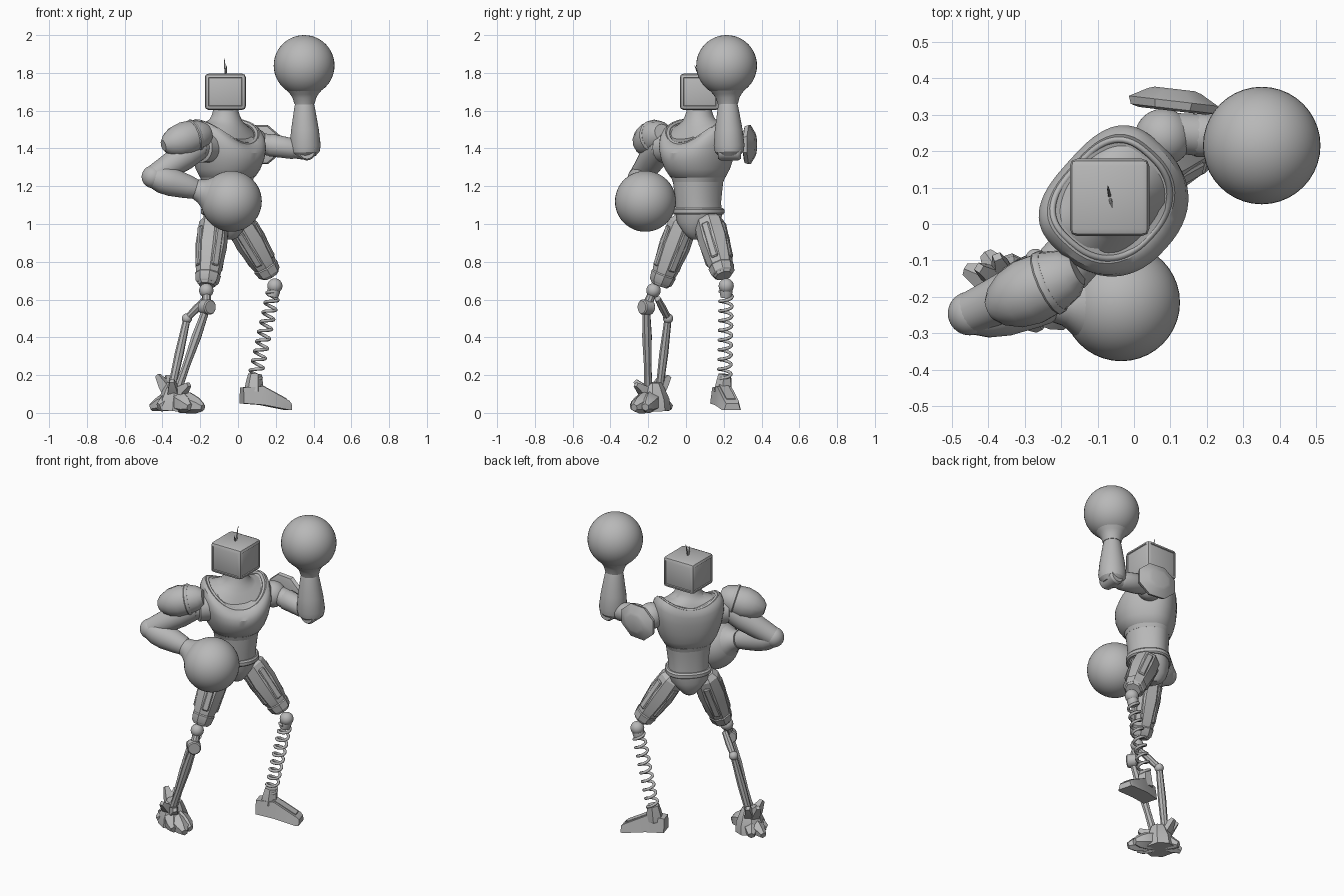
import bpy, bmesh, math
from mathutils import Vector, Matrix

if "Cube" in bpy.data.objects:
    bpy.data.objects.remove(bpy.data.objects["Cube"])

mat = bpy.data.materials.new("plain_grey")
GREY = (0.48, 0.48, 0.48, 1)
mat.use_nodes = True
mat.diffuse_color = GREY
mat.node_tree.nodes["Principled BSDF"].inputs["Base Color"].default_value = GREY
made = []


def add(name, bm, matrix=None):
    if matrix:
        bm.transform(matrix)
    bmesh.ops.recalc_face_normals(bm, faces=bm.faces)
    me = bpy.data.meshes.new(name)
    bm.to_mesh(me)
    bm.free()
    me.materials.append(mat)
    ob = bpy.data.objects.new(name, me)
    bpy.context.collection.objects.link(ob)
    made.append(ob)
    return ob


def loft(name, rings, matrix=None):
    """Skin a list of point rings and cap both ends."""
    bm = bmesh.new()
    rows = [[bm.verts.new(p) for p in ring] for ring in rings]
    n = len(rows[0])
    for a, b in zip(rows, rows[1:]):
        for i in range(n):
            j = (i + 1) % n
            bm.faces.new((a[i], a[j], b[j], b[i]))
    bm.faces.new(rows[0][::-1])
    bm.faces.new(rows[-1])
    return add(name, bm, matrix)


def aim(p, q):
    p, q = Vector(p), Vector(q)
    turn = (q - p).to_track_quat('Z', 'Y').to_matrix().to_4x4()
    return Matrix.Translation(p) @ turn, (q - p).length


def limb(name, p, q, profile, n=24, sx=1, sy=1):
    """Turned part from p to q; profile holds (fraction, radius)."""
    m, length = aim(p, q)
    angles = [2 * math.pi * (i + 0.5) / n for i in range(n)]
    return loft(name, [[(r * sx * math.cos(a), r * sy * math.sin(a), t * length)
                        for a in angles] for t, r in profile], m)


def ball(name, c, r):
    bm = bmesh.new()
    bmesh.ops.create_uvsphere(bm, u_segments=40, v_segments=24, radius=r)
    return add(name, bm, Matrix.Translation(c))


def tube(name, pts, r, closed=False):
    cu = bpy.data.curves.new(name, 'CURVE')
    cu.dimensions = '3D'
    cu.bevel_depth = r
    cu.bevel_resolution = 2
    cu.use_fill_caps = True
    sp = cu.splines.new('POLY')
    sp.points.add(len(pts) - 1)
    for v, p in zip(sp.points, pts):
        v.co = (*p, 1)
    sp.use_cyclic_u = closed
    cu.materials.append(mat)
    bpy.context.collection.objects.link(bpy.data.objects.new(name, cu))


# torso, turned towards its left
TORSO = Matrix.Translation((-0.065, 0.07, 0)) @ Matrix.Rotation(math.radians(48), 4, 'Z')


def body_ring(z, w, f, b, k=0, power=.85):
    """Section with half width, front, back, saddle (low front, high sides), squareness."""
    ring = []
    for i in range(56):
        a = 2 * math.pi * i / 56
        e = power if a < math.pi else (1 + power) / 2
        c = math.copysign(abs(math.cos(a)) ** e, math.cos(a))
        s = math.copysign(abs(math.sin(a)) ** e, math.sin(a))
        x, y = w * c, s * (b if s > 0 else f)
        ring.append((x, y, z + k * (y + 10 * x * x)))
    return ring


def body(name, sections):
    return loft(name, [body_ring(*s) for s in sections], TORSO)


body("chest", [(1.235, .125, .13, .105), (1.25, .145, .158, .12), (1.29, .168, .187, .135),
               (1.34, .188, .203, .147, .03, .8), (1.395, .203, .205, .153, .1, .72),
               (1.43, .203, .192, .153, .17, .7), (1.45, .192, .178, .148, .22, .7),
               (1.465, .175, .162, .138, .26, .7), (1.465, .16, .15, .127, .27, .7)])
body("neck", [(1.45, .158, .146, .124, .27, .7), (1.485, .14, .128, .113, .22, .75),
              (1.52, .113, .105, .102, .13, .9), (1.545, .09, .088, .088, .05, 1),
              (1.57, .076, .076, .077, 0, 1), (1.6, .067, .067, .067, 0, 1),
              (1.63, .065, .065, .065, 0, 1)])
tube("collar", [TORSO @ Vector(p) for p in body_ring(1.464, .161, .15, .127, .27, .7)], .009, True)
body("abdomen", [(1.05, .118, .125, .105), (1.12, .116, .132, .103),
                 (1.2, .126, .14, .108), (1.27, .138, .145, .113)])
body("chest_trim", [(1.222, .13, .143, .11), (1.245, .14, .15, .116)])
body("belt", [(1.05, .126, .135, .112), (1.058, .133, .142, .118),
              (1.077, .133, .142, .118), (1.086, .125, .135, .11)])
body("pelvis", [(1.06, .122, .125, .108), (1.01, .112, .118, .106), (0.96, .07, .098, .092),
                (0.93, .045, .072, .07), (0.918, .03, .05, .05)])

# boxy head with shallow panels
bm = bmesh.new()
bmesh.ops.create_cube(bm, size=1, matrix=Matrix.Diagonal((.218, .212, .192, 1)))
bmesh.ops.bevel(bm, geom=bm.edges[:], offset=.02, segments=2, profile=.5, affect='EDGES')
sides = [f for f in bm.faces if f.calc_area() > .015 and abs(f.normal.z) < .5]
bmesh.ops.inset_individual(bm, faces=sides, thickness=.004, depth=-.005)
bmesh.ops.inset_individual(bm, faces=sides, thickness=.014, depth=.004)
add("head", bm, Matrix.Translation((-.067, .073, 1.70)))
for tip in ((-.072, .105, 1.875), (-.06, .045, 1.84)):
    limb("antenna", (-.066, .073, 1.78), tip, [(0, .005), (.6, .004), (1, .001)], 8)


# round fists on flared wrists
def fist(side, centre, wrist):
    ball(side + "_fist", centre, .161)
    m, d = aim(wrist, centre)
    limb(side + "_fist_neck", wrist, centre,
         [(0, .053), ((d - .17) / d, .063), ((d - .15) / d, .076),
          ((d - .135) / d, .089), ((d - .12) / d, .1)], 32)


L_WRIST, R_WRIST = (.352, .222, 1.635), (-.225, -.215, 1.185)
fist("left", (.35, .215, 1.839), L_WRIST)
fist("right", (-.035, -.215, 1.12), R_WRIST)

# left arm, raised
L_ELBOW = (.365, .23, 1.385)
ball("left_shoulder", (.08, .238, 1.43), .078)
limb("left_upper_arm", (.1, .25, 1.43), L_ELBOW, [(0, .055), (.3, .058), (.6, .05), (1, .047)])
limb("left_arm_cuff", (.16, .245, 1.42), (.31, .235, 1.395),
     [(0, .054), (.1, .062), (.9, .056), (1, .048)], 12)
limb("left_elbow", (.365, .17, 1.385), (.365, .29, 1.385), [(0, .04), (.1, .048), (.9, .048), (1, .04)])
limb("left_forearm", (.357, .23, 1.36), L_WRIST,
     [(0, .055), (.08, .076), (.2, .082), (.5, .074), (.95, .054), (1, .05)])
limb("left_shoulder_plate", (.105, .31, 1.42), (.112, .37, 1.42),
     [(0, .1), (.1, .125), (.45, .133), (.9, .08), (1, .06)], 8, 1, .84)

# right arm, bent at the hip
R_ELBOW = (-.45, -.245, 1.25)
limb("right_shoulder", (-.14, -.06, 1.405), (-.215, -.145, 1.405),
     [(0, .08), (.75, .08), (.8, .065), (1, .065)], 28)
limb("right_upper_arm", (-.2, -.13, 1.415), R_ELBOW, [(0, .068), (.35, .075), (.7, .065), (1, .058)])
ball("right_elbow", R_ELBOW, .06)
limb("right_forearm", R_ELBOW, R_WRIST,
     [(0, .058), (.2, .073), (.45, .075), (.8, .063), (.95, .056), (1, .052)])
PAD = (-.155, -.125, 1.485), (-.395, -.235, 1.415)
limb("right_shoulder_pad", *PAD, [(0, .045), (.1, .07), (.3, .088), (.55, .094),
                                  (.75, .083), (.92, .056), (1, .03)], 14)
limb("right_pad_trim", *PAD, [(.28, .087), (.3, .092), (.34, .094), (.36, .09)], 14)


# thighs: faceted shells with raised side panels
def thigh(side, hip, knee):
    limb(side + "_thigh", hip, knee, [(0, .055), (.08, .078), (.4, .084), (.75, .07),
                                      (.97, .054), (1, .045)], 8)
    limb(side + "_knee_cuff", hip, knee, [(.82, .064), (.84, .069), (.95, .062), (.97, .055)], 8)
    m, length = aim(hip, knee)
    for i in range(4):
        a = math.pi / 4 + i * math.pi / 2
        bm = bmesh.new()
        bmesh.ops.create_cube(bm, size=1, matrix=Matrix.Diagonal((.016, .04, length * .58, 1)))
        bmesh.ops.bevel(bm, geom=bm.edges[:], offset=.006, affect='EDGES')
        place = (Matrix.Rotation(a, 4, 'Z') @ Matrix.Translation((.072, 0, length * .46))
                 @ Matrix.Rotation(-.05, 4, 'Y'))
        add(side + "_thigh_panel", bm, m @ place)


thigh("right", (-.125, -.005, 1.03), (-.165, -.14, .675))
thigh("left", (-.005, .115, 1.03), (.175, .2, .725))

# left lower leg: knee ball, coil spring and wedge foot
KNEE, ANKLE = Vector((.195, .213, .672)), Vector((.088, .205, .18))
ball("left_knee", KNEE, .04)
limb("left_knee_cap", KNEE, KNEE.lerp(ANKLE, .12), [(0, .03), (.5, .034), (1, .03)])
m, length = aim(KNEE, ANKLE)
TURNS, STEPS = 9, 16
coil = []
for i in range(TURNS * STEPS + 1):
    a = 2 * math.pi * i / STEPS
    t = .06 + .94 * i / (TURNS * STEPS)
    coil.append(m @ Vector((.033 * math.cos(a), .033 * math.sin(a), t * length)))
tube("left_shin_spring", coil, .0085)

FOOT = Matrix.Translation((.02, .172, 0)) @ Matrix.Rotation(math.radians(16), 4, 'Z')
loft("left_foot", [[(x, -w, lo), (x, w, lo), (x, w * .75, hi), (x, -w * .75, hi)]
                   for x, w, lo, hi in ((0, .046, .05, .135), (.11, .052, .042, .14),
                                        (.25, .052, .015, .065), (.265, .045, .015, .05))], FOOT)
loft("left_foot_ridge", [[(x, -w, hi - .03), (x, w, hi - .03), (x, w, hi), (x, -w, hi)]
                         for x, w, hi in ((.1, .025, .15), (.24, .025, .077))], FOOT)
limb("left_ankle", (.083, .195, .11), (.09, .205, .205), [(0, .052), (.5, .046), (1, .037)], 6)

# right lower leg: two struts
R_HINGE = Vector((-.165, -.21, .56))
ball("right_knee", (-.168, -.172, .648), .038)
limb("right_knee_link", (-.168, -.172, .648), R_HINGE, [(0, .022), (1, .026)], 10)
limb("right_hinge", R_HINGE + Vector((-.02, .025, 0)), R_HINGE + Vector((.02, -.025, 0)),
     [(0, .034), (.1, .04), (.9, .04), (1, .034)])
limb("right_front_strut", R_HINGE, (-.32, -.2, .12), [(0, .02), (.35, .027), (.7, .021), (1, .024)], 8)
BEND = (-.27, -.095, .5)
limb("right_upper_strut", (-.17, -.15, .605), BEND, [(0, .017), (.5, .021), (1, .018)], 8)
ball("right_strut_joint", BEND, .027)
limb("right_back_strut", BEND, (-.352, -.14, .13), [(0, .019), (.5, .024), (1, .02)], 8)

# right clawed foot: chunky toes, short heel claws and upright fins
HEEL = (-.34, -.175, .075)
limb("right_ankle", (-.34, -.17, .012), (-.33, -.175, .16), [(0, .09), (.4, .085), (.8, .06), (1, .045)], 8)
for tip in ((-.185, -.215, .03), (-.185, -.275, .028), (-.255, -.285, .03)):
    limb("right_toe", HEEL, tip, [(0, .05), (.5, .056), (.8, .042), (1, .02)], 6)
for tip in ((-.46, -.125, .03), (-.405, -.082, .03), (-.42, -.215, .035)):
    limb("right_heel_claw", HEEL, tip, [(0, .05), (.6, .042), (1, .02)], 6)
for tip in ((-.425, -.12, .2), (-.375, -.09, .195), (-.26, -.265, .15), (-.35, -.27, .17)):
    limb("right_foot_fin", HEEL, tip, [(0, .045), (.6, .034), (1, .016)], 4)

# smooth round parts, keep edges sharp
bpy.ops.object.select_all(action='DESELECT')
for ob in made:
    ob.select_set(True)
bpy.context.view_layer.objects.active = made[0]
bpy.ops.object.shade_smooth_by_angle(angle=math.radians(32))
